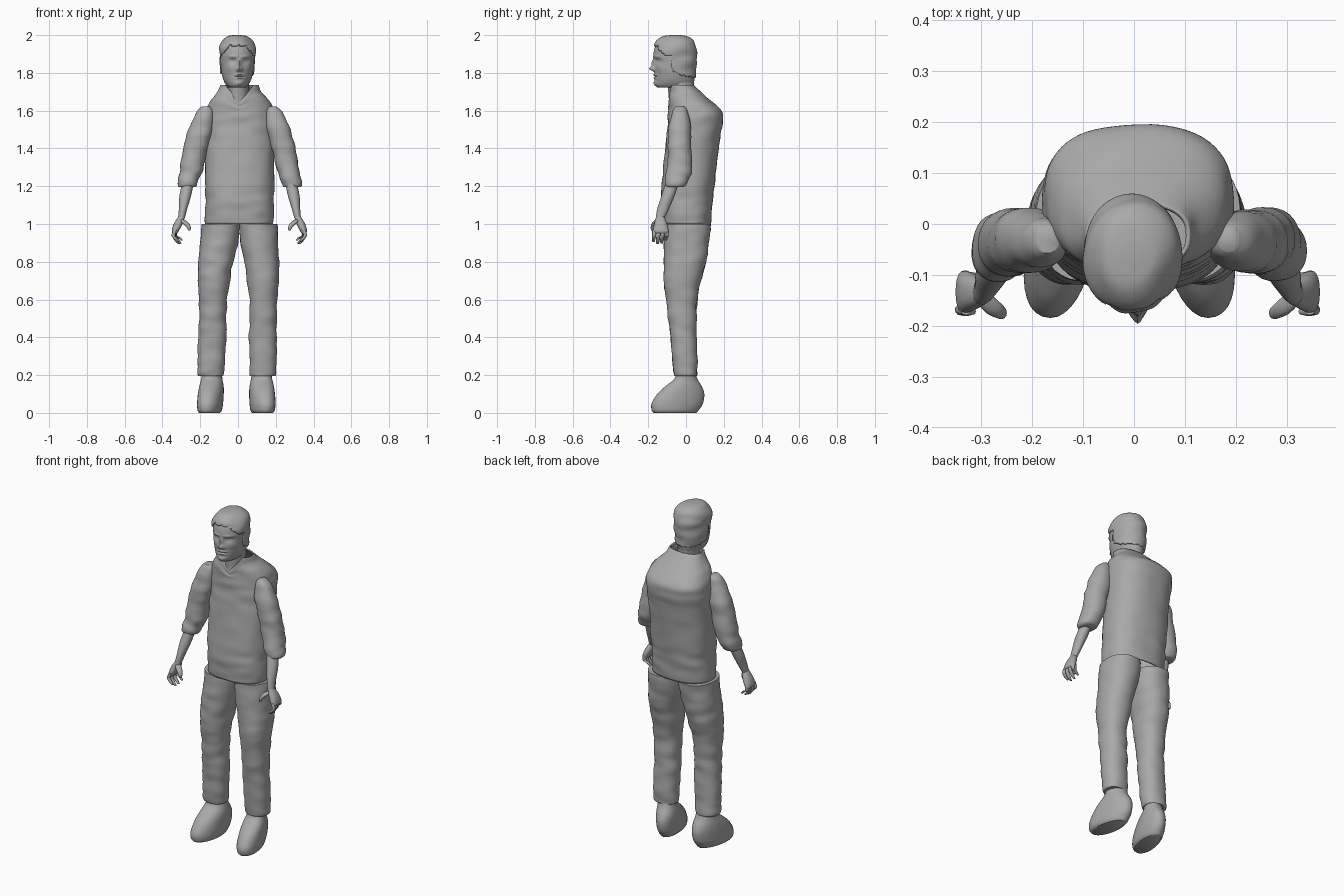
import bpy, bmesh, math
from mathutils import Vector, noise

if "Cube" in bpy.data.objects:
    bpy.data.objects.remove(bpy.data.objects["Cube"])

grey = bpy.data.materials.new("plain grey")
grey.use_nodes = True
grey.diffuse_color = (0.4, 0.4, 0.4, 1)
grey.node_tree.nodes["Principled BSDF"].inputs["Base Color"].default_value = (0.4, 0.4, 0.4, 1)
parts = []


def lean(z):
    """Slight sideways lean of the whole figure."""
    return 0.018 * min(z, 1) - 0.01


def smooth_rows(rows, steps):
    """Catmull-Rom interpolation between the given cross-sections."""
    out = []
    for i in range(len(rows) - 1):
        p = [rows[max(i - 1, 0)], rows[i], rows[i + 1], rows[min(i + 2, len(rows) - 1)]]
        for s in range(steps):
            t = s / steps
            out.append([b + t / 2 * (c - a + t * (2 * a - 5 * b + 4 * c - d + t * (3 * (b - c) + d - a)))
                        for a, b, c, d in zip(*p)])
    return out + [list(rows[-1])]


def loft(name, rows, side=1, seg=32, steps=5, power=2.0, wrinkle=0.0, reshape=None, caps=True):
    """Skin cross-sections given as (height, centre x, half width, front y, back y)."""
    bm = bmesh.new()
    rings = []
    for z, x, w, front, back in smooth_rows(rows, steps):
        ring = []
        for k in range(seg):
            a = 2 * math.pi * k / seg
            c, s = math.cos(a), math.sin(a)
            dx = math.copysign(abs(c) ** (2 / power), c)
            dy = math.copysign(abs(s) ** (2 / power), s)
            co = Vector((x + w * dx, (front + back) / 2 + (back - front) / 2 * dy, z))
            if wrinkle:
                n = noise.noise(Vector((co.x * 9 + side, co.y * 9, z * 22)))
                co += Vector((c, s, 0)) * n * wrinkle
            if reshape:
                co = reshape(co)
            ring.append(bm.verts.new((co.x * side + lean(z), co.y, co.z)))
        rings.append(ring)
    for r, q in zip(rings, rings[1:]):
        for k in range(seg):
            bm.faces.new((r[k], r[(k + 1) % seg], q[(k + 1) % seg], q[k]))
    if caps:
        bm.faces.new(rings[0])
        bm.faces.new(rings[-1])
    bmesh.ops.recalc_face_normals(bm, faces=bm.faces)
    mesh = bpy.data.meshes.new(name)
    bm.to_mesh(mesh)
    bm.free()
    mesh.materials.append(grey)
    obj = bpy.data.objects.new(name, mesh)
    bpy.context.collection.objects.link(obj)
    parts.append(obj)
    return obj


# Shirt with an open V at the collar
def neckline(co):
    if co.z > 1.6 and co.y < 0:
        centre = max(0, 1 - abs(co.x) / 0.075)
        co.z -= 0.09 * centre * (co.z - 1.6) / 0.135
    return co


shirt = loft("shirt", [
    (1.0, 0, .182, -.125, .13), (1.1, 0, .182, -.133, .14), (1.2, 0, .182, -.13, .15),
    (1.4, 0, .184, -.11, .172), (1.53, 0, .188, -.097, .193), (1.59, 0, .183, -.095, .192),
    (1.645, 0, .16, -.095, .14), (1.69, 0, .125, -.09, .09), (1.735, 0, .1, -.088, .042)],
    seg=64, steps=6, power=2.4, wrinkle=.006, reshape=neckline, caps=False)
rim = shirt.modifiers.new("cloth thickness", "SOLIDIFY")
rim.thickness = 0.008
rim.offset = -1


# Face features as soft bumps: x, z, width, height, depth
BUMPS = [(0, 1.822, .013, .012, .026), (0, 1.85, .009, .022, .014), (.013, 1.816, .008, .008, .008),
         (.036, 1.862, .017, .012, -.013), (.036, 1.861, .010, .005, .006), (.034, 1.886, .022, .007, .006),
         (0, 1.789, .022, .005, .008), (0, 1.782, .024, .0025, -.007), (0, 1.774, .018, .005, .007),
         (0, 1.745, .02, .012, .008), (.05, 1.825, .02, .018, .005)]


def face(co):
    if co.y < -.07:
        fade = min(1, (-.07 - co.y) / .03)
        x, z = abs(co.x), co.z
        for bx, bz, sx, sz, depth in BUMPS:
            co.y -= fade * depth * math.exp(-((x - bx) / sx) ** 2 - ((z - bz) / sz) ** 2)
    return co


HEAD = [(1.722, -.012, .045, -.15, .03), (1.735, -.012, .058, -.163, .038), (1.76, -.012, .072, -.166, .044),
        (1.8, -.012, .083, -.167, .049), (1.86, -.012, .089, -.17, .05), (1.9, -.012, .091, -.172, .05),
        (1.94, -.012, .087, -.163, .045), (1.97, -.012, .07, -.143, .03), (1.988, -.012, .045, -.115, .0),
        (1.994, -.012, .012, -.07, -.04)]
loft("head", HEAD, seg=96, steps=10, reshape=face)
loft("neck", [(1.6, -.008, .06, -.09, .04), (1.68, -.008, .056, -.092, .04), (1.75, -.01, .06, -.1, .043)])

# Hair: a shell over the skull, with the face and nape opened up
hair = loft("hair", [(z + .006, x, w + .007, f - .006, b + .006) for z, x, w, f, b in HEAD[2:]],
            seg=80, steps=8, wrinkle=.008)
bm = bmesh.new()
bm.from_mesh(hair.data)


def bare(p):
    ragged = .012 * noise.noise(p * 60)
    if p.y < -.075 + ragged:
        return p.z < 1.945 + ragged - 1.2 * max(0, abs(p.x) - .045)
    return p.z < 1.775 + ragged + max(0, -p.y) * .6


bmesh.ops.delete(bm, geom=[f for f in bm.faces if bare(f.calc_center_median())], context="FACES")
bm.to_mesh(hair.data)
bm.free()
shell = hair.modifiers.new("hair thickness", "SOLIDIFY")
shell.thickness = 0.008
shell.offset = -1


def turn_out(co):
    """Point the toes outwards and narrow the heel."""
    along = max(-1, min(1, co.y / -.17))
    co.x = .128 + (co.x - .128) * (1 + .12 * along) + .025 * along
    return co


for side, label in ((1, "left"), (-1, "right")):
    # Arm: sleeve, forearm and palm
    loft(label + "_sleeve", [
        (1.622, .178, .018, -.055, -.01), (1.59, .183, .045, -.075, .01), (1.5, .205, .064, -.092, .027),
        (1.4, .234, .062, -.097, .029), (1.3, .252, .061, -.1, .029), (1.24, .27, .056, -.112, .02),
        (1.205, .277, .051, -.11, .005), (1.195, .278, .044, -.1, -.01)],
        side, power=2.2, wrinkle=.008)
    loft(label + "_forearm", [
        (1.24, .268, .03, -.1, -.03), (1.15, .287, .031, -.13, -.06), (1.08, .299, .022, -.152, -.09),
        (1.03, .308, .018, -.16, -.115)], side, seg=20)
    loft(label + "_palm", [
        (1.04, .307, .017, -.158, -.115), (1.0, .325, .023, -.168, -.1), (.965, .339, .019, -.175, -.092),
        (.95, .341, .012, -.172, -.094)], side, seg=20, power=2.4)

    # Curled fingers and thumb
    for i, tip in enumerate((.905, .893, .897, .912)):
        y = -.168 + .022 * i
        loft(f"{label}_finger_{i + 1}", [
            (.97, .338, .01, y - .011, y + .011), (.94, .349 - .003 * i, .01, y - .011, y + .01),
            (tip + .015, .336 - .006 * i, .009, y - .013, y + .006),
            (tip, .322 - .006 * i, .005, y - .01, y + .002)], side, seg=12, steps=4)
    loft(label + "_thumb", [
        (1.025, .308, .012, -.16, -.125), (1.008, .288, .018, -.178, -.145), (.985, .27, .012, -.187, -.16),
        (.965, .265, .006, -.184, -.168)], side, seg=12, steps=4)

    # Trouser leg
    loft(label + "_trouser_leg", [
        (1.0, .1, .102, -.112, .132), (.9, .106, .1, -.116, .122), (.8, .122, .092, -.118, .106),
        (.7, .13, .085, -.117, .08), (.6, .133, .075, -.106, .06), (.5, .133, .072, -.095, .054),
        (.4, .135, .073, -.082, .056), (.28, .137, .072, -.072, .058), (.205, .138, .068, -.065, .058),
        (.195, .138, .06, -.06, .052)], side, seg=40, power=2.2, wrinkle=.007)

    # Shoe with a flat sole
    loft(label + "_shoe", [
        (.22, .132, .05, -.05, .048), (.18, .131, .055, -.062, .06), (.14, .13, .062, -.11, .084),
        (.1, .13, .064, -.152, .097), (.05, .13, .063, -.182, .09), (.015, .13, .059, -.182, .068),
        (0, .13, .05, -.172, .055)], side, power=2.1, reshape=turn_out)

# Soft shading with crisp hems
bpy.ops.object.select_all(action="DESELECT")
for obj in parts:
    obj.select_set(True)
bpy.context.view_layer.objects.active = parts[0]
bpy.ops.object.shade_smooth_by_angle(angle=math.radians(50))
